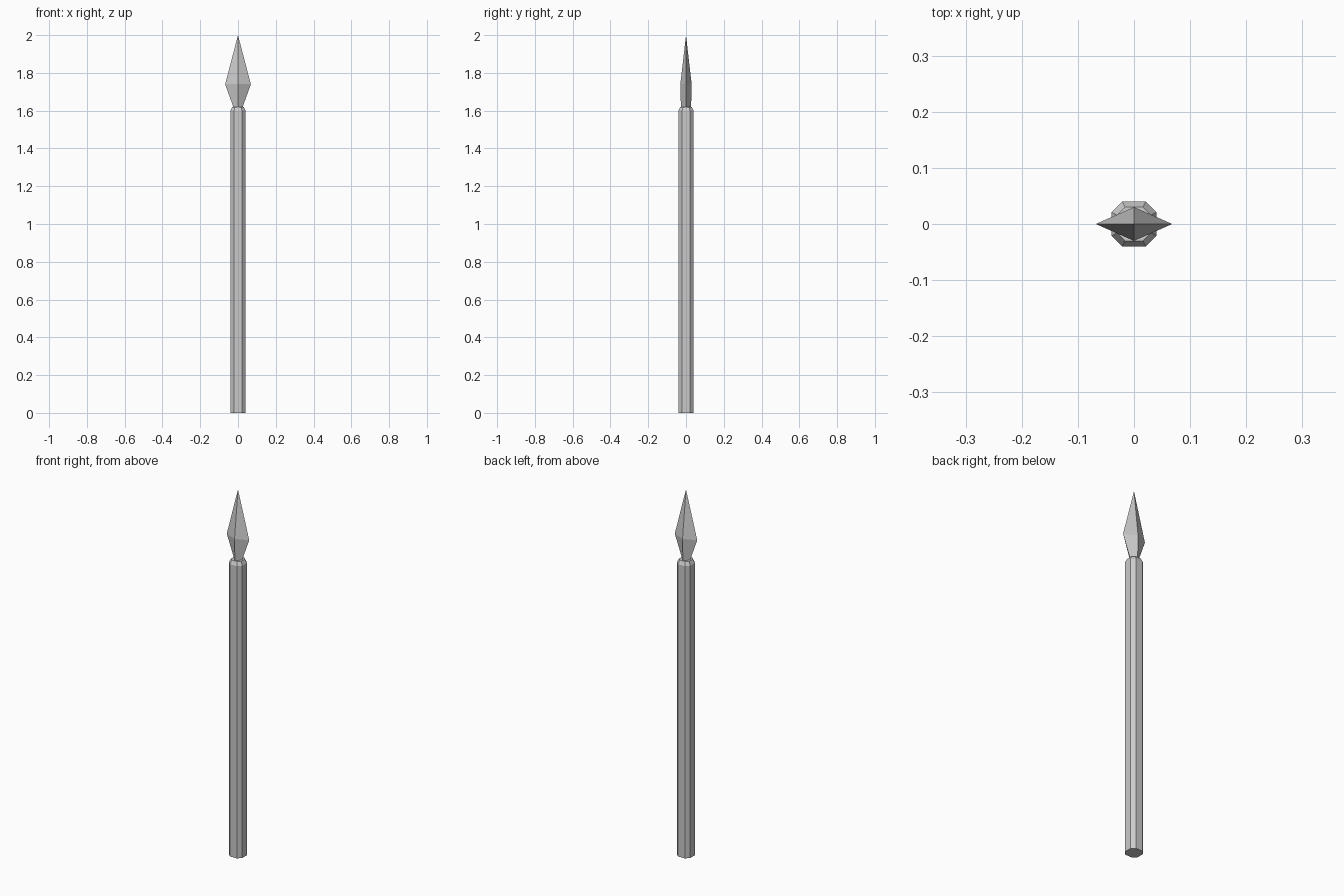
import bpy, bmesh

if "Cube" in bpy.data.objects:
    bpy.data.objects.remove(bpy.data.objects["Cube"])


def loft(name, sections):
    """Skin a stack of horizontal sections; a one-point section makes a tip."""
    bm = bmesh.new()
    rings = [[bm.verts.new((x, y, z)) for x, y in pts] for z, pts in sections]
    for a, b in zip(rings, rings[1:]):
        n = len(a)
        for i in range(n):
            j = (i + 1) % n
            bm.faces.new((a[i], a[j], b[0]) if len(b) == 1 else (a[i], a[j], b[j], b[i]))
    bm.faces.new(rings[0][::-1])
    if len(rings[-1]) > 2:
        bm.faces.new(rings[-1])
    bmesh.ops.recalc_face_normals(bm, faces=bm.faces)
    mesh = bpy.data.meshes.new(name)
    bm.to_mesh(mesh)
    bm.free()
    obj = bpy.data.objects.new(name, mesh)
    bpy.context.collection.objects.link(obj)
    return obj


def octagon(r, c):
    return [(r, -c), (r, c), (c, r), (-c, r), (-r, c), (-r, -c), (-c, -r), (c, -r)]


def diamond(x, y):
    return [(x, 0), (0, y), (-x, 0), (0, -y)]


# Eight-sided shaft with a chamfered top
loft("shaft", [(0, octagon(0.04, 0.021)),
               (1.6, octagon(0.04, 0.021)),
               (1.62, octagon(0.03, 0.016))])

# Diamond-section blade, widest low down and running to a point
loft("blade", [(1.62, diamond(0.025, 0.027)),
               (1.74, diamond(0.068, 0.03)),
               (2.0, [(0, 0)])])
